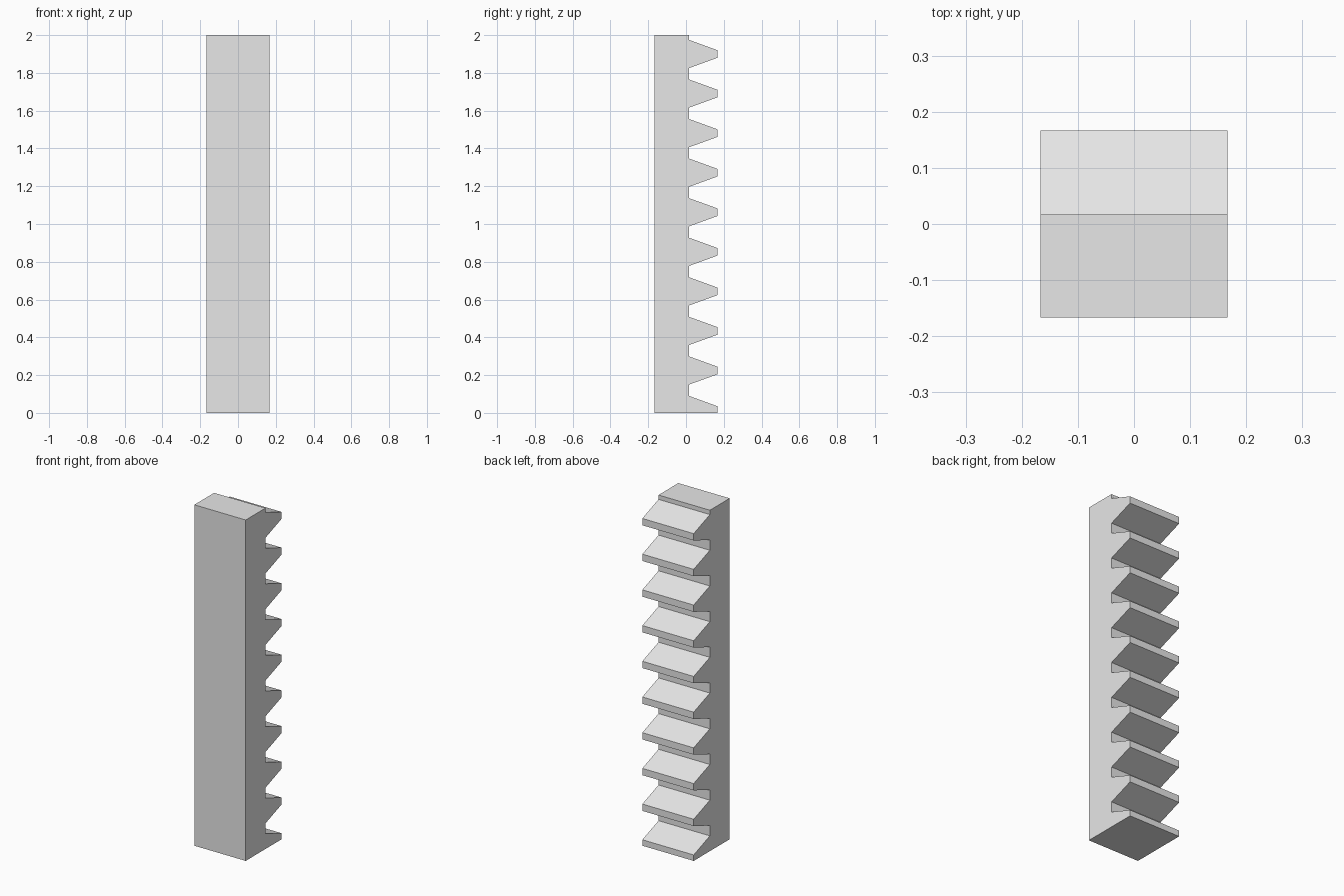
import bpy
import bmesh
import math

cube = bpy.data.objects.get("Cube")
if cube:
    bpy.data.objects.remove(cube, do_unlink=True)

HEIGHT = 2.0
HALF = 1 / 6                   # half of the square section
ROOT = HALF - 0.15             # depth of the valleys between teeth
TEETH = 10
PITCH = math.pi / 15
TOP_CENTRE = 1.9               # height of the uppermost tooth
TIP, BASE = 0.02, 0.0745       # half thickness of a tooth at tip and root

# Plain grey material
grey = bpy.data.materials.new("light_grey")
grey.use_nodes = True
colour = (0.8, 0.8, 0.8, 1)
grey.diffuse_color = colour
grey.node_tree.nodes["Principled BSDF"].inputs["Base Color"].default_value = colour

# Side profile (y, z): straight bar with teeth along the back
profile = [(-HALF, 0), (-HALF, HEIGHT), (ROOT, HEIGHT)]
for i in range(TEETH):
    z = TOP_CENTRE - i * PITCH
    profile += [(ROOT, z + BASE), (HALF, z + TIP)]
    if i < TEETH - 1:
        profile += [(HALF, z - TIP), (ROOT, z - BASE)]
# The lowest tooth is cut flat by the end of the bar
profile.append((HALF, 0))

# Extrude the profile across the width
bm = bmesh.new()
side = bm.faces.new([bm.verts.new((-HALF, y, z)) for y, z in profile])
result = bmesh.ops.extrude_face_region(bm, geom=[side], use_keep_orig=True)
moved = [v for v in result["geom"] if isinstance(v, bmesh.types.BMVert)]
bmesh.ops.translate(bm, verts=moved, vec=(2 * HALF, 0, 0))
bmesh.ops.recalc_face_normals(bm, faces=bm.faces)

mesh = bpy.data.meshes.new("gear_rack")
bm.to_mesh(mesh)
bm.free()
mesh.materials.append(grey)
rack = bpy.data.objects.new("gear_rack", mesh)
bpy.context.collection.objects.link(rack)
